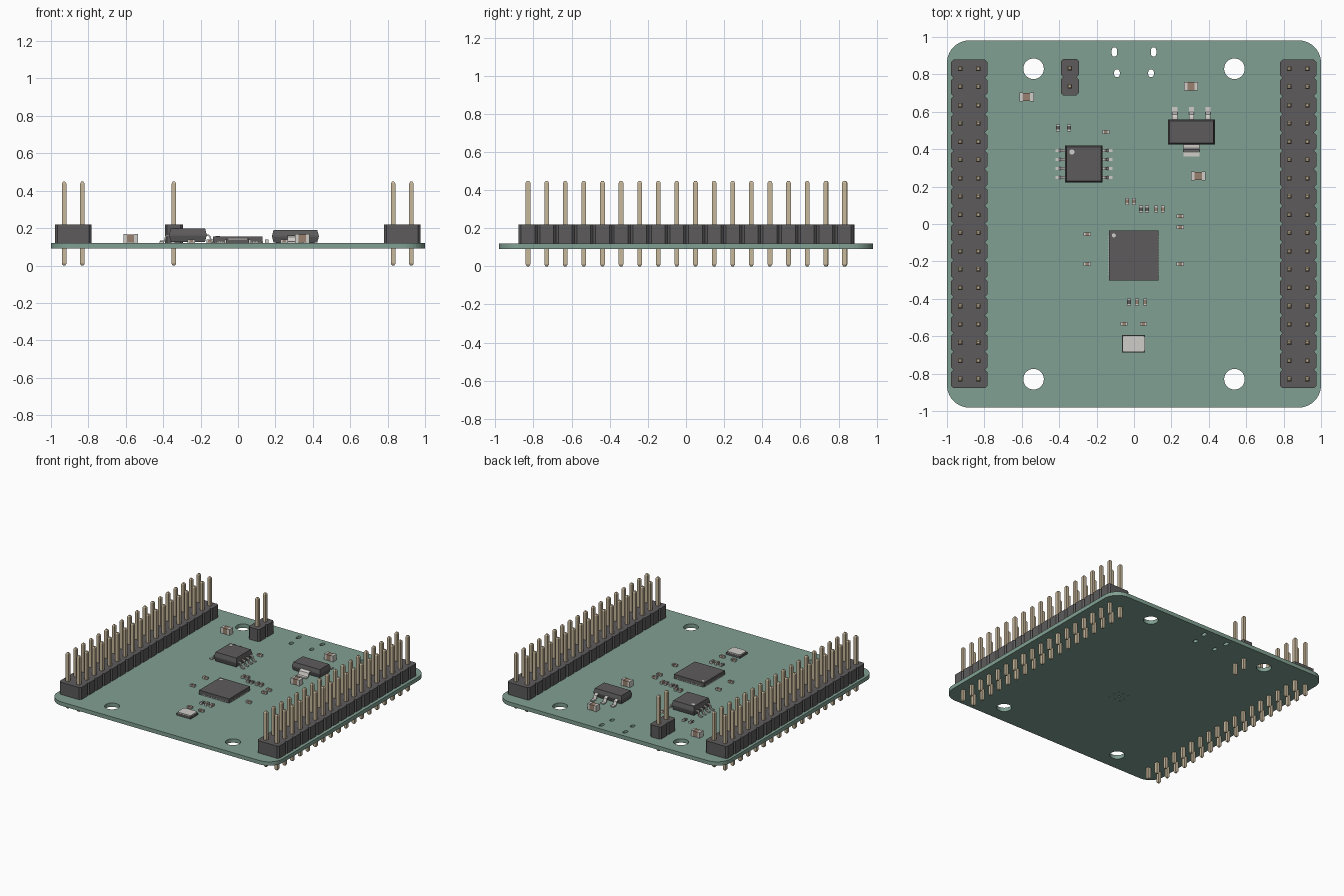
import bpy, bmesh, math
from mathutils import Matrix, Vector

if "Cube" in bpy.data.objects:
    bpy.data.objects.remove(bpy.data.objects["Cube"])

def mat(name, r, g, b):
    m = bpy.data.materials.new(name)
    m.diffuse_color = (r, g, b, 1)
    m.use_nodes = True
    m.node_tree.nodes["Principled BSDF"].inputs["Base Color"].default_value = m.diffuse_color
    return m

GREEN = mat("board_green", 0.22, 0.35, 0.29)
BLACK = mat("black_plastic", 0.11, 0.105, 0.105)
GOLD = mat("pin_gold", 0.58, 0.48, 0.33)
SILVER = mat("solder_silver", 0.62, 0.61, 0.58)
BROWN = mat("ceramic_brown", 0.32, 0.22, 0.16)

Z0, Z1 = 0.09, 0.121          # board underside and top
PITCH = 0.0976

def loft(bm, rings, m=Matrix(), mi=0):
    """Skin closed rings of points and cap both ends."""
    vs = [[bm.verts.new(m @ Vector(p)) for p in r] for r in rings]
    n = len(vs[0])
    faces = [bm.faces.new(vs[0][::-1]), bm.faces.new(vs[-1])]
    for a, b in zip(vs, vs[1:]):
        faces += [bm.faces.new((a[i], a[(i + 1) % n], b[(i + 1) % n], b[i])) for i in range(n)]
    for f in faces:
        f.material_index = mi

def rect(x, y, z, w, d, c=0.0):
    """Rectangle ring with optional chamfered corners."""
    w, d = w / 2, d / 2
    if not c:
        return [(x - w, y - d, z), (x + w, y - d, z), (x + w, y + d, z), (x - w, y + d, z)]
    return [(x + a, y + b, z) for a, b in ((-w + c, -d), (w - c, -d), (w, -d + c), (w, d - c),
                                           (w - c, d), (-w + c, d), (-w, d - c), (-w, -d + c))]

def box(bm, x, y, z0, z1, w, d, mi=0, c=0.0, m=Matrix()):
    loft(bm, [rect(x, y, z0, w, d, c), rect(x, y, z1, w, d, c)], m, mi)

def disc(bm, x, y, z, r, mi):
    ring = [(x + r * math.cos(i * math.pi / 8), y + r * math.sin(i * math.pi / 8)) for i in range(16)]
    loft(bm, [[(a, b, z - 0.002) for a, b in ring], [(a, b, z + 0.0008) for a, b in ring]], mi=mi)

def finish(bm, name, mats):
    bmesh.ops.recalc_face_normals(bm, faces=bm.faces)
    me = bpy.data.meshes.new(name)
    bm.to_mesh(me)
    bm.free()
    for k in mats:
        me.materials.append(k)
    ob = bpy.data.objects.new(name, me)
    bpy.context.collection.objects.link(ob)
    return ob

def stadium(x, y, w, h, seg=8):
    """Round-ended outline; rounded rectangle with radius w/2, circle if w == h."""
    return rounded(x, y, w, h, w / 2, seg)

def rounded(x, y, w, h, r, seg):
    pts = []
    for k, (sx, sy) in enumerate(((1, 1), (-1, 1), (-1, -1), (1, -1))):
        for i in range(seg + 1):
            a = (k + i / seg) * math.pi / 2
            p = (x + sx * (w / 2 - r) + r * math.cos(a), y + sy * (h / 2 - r) + r * math.sin(a))
            if not pts or math.dist(p, pts[-1]) > 1e-5:
                pts.append(p)
    if math.dist(pts[0], pts[-1]) < 1e-5:
        pts.pop()
    return pts

# circuit board: filled outline with mounting holes, connector slots and thermal vias
outlines = [rounded(0, 0, 2.0, 1.963, 0.12, 10)]
for s in (-1, 1):
    outlines += [stadium(s * 0.537, t * 0.83, 0.11, 0.11) for t in (-1, 1)]
    outlines += [stadium(s * 0.105, 0.92, 0.028, 0.05, 4), stadium(s * 0.091, 0.806, 0.03, 0.042, 4)]
outlines += [stadium(0.049 * i, -0.168 + 0.049 * j, 0.014, 0.014, 2) for i in (-1, 0, 1) for j in (-1, 0, 1)]
cu = bpy.data.curves.new("board_outline", 'CURVE')
cu.dimensions, cu.fill_mode, cu.extrude = '2D', 'BOTH', (Z1 - Z0) / 2
for pts in outlines:
    sp = cu.splines.new('POLY')
    sp.points.add(len(pts) - 1)
    for q, p in zip(sp.points, pts):
        q.co = (p[0], p[1], 0, 1)
    sp.use_cyclic_u = True
tmp = bpy.data.objects.new("board_outline", cu)
bpy.context.collection.objects.link(tmp)
bpy.context.view_layer.update()
me = bpy.data.meshes.new_from_object(tmp.evaluated_get(bpy.context.evaluated_depsgraph_get()))
bpy.data.objects.remove(tmp)
bm = bmesh.new()
bm.from_mesh(me)
bmesh.ops.remove_doubles(bm, verts=bm.verts, dist=1e-5)
bmesh.ops.translate(bm, verts=bm.verts, vec=(0, 0, (Z0 + Z1) / 2))
for f in bm.faces:
    f.smooth, f.material_index = False, 0
finish(bm, "circuit_board", [GREEN])

# pin headers: chamfered housing cells and square pins with tapered tips
def header(name, cx, cy, cols, rows):
    house, pins = bmesh.new(), bmesh.new()
    for j in range(rows):
        y = cy + (j - (rows - 1) / 2) * PITCH
        box(house, cx, y, Z1, 0.219, cols * PITCH - 0.001, PITCH, c=0.013)
        for i in range(cols):
            x = cx + (i - (cols - 1) / 2) * PITCH
            loft(pins, [rect(x, y, z, w, w) for z, w in
                        ((0, 0.012), (0.01, 0.0245), (0.438, 0.0245), (0.448, 0.012))])
    finish(house, name + "_housing", [BLACK])
    finish(pins, name + "_pins", [GOLD])

header("left_header", -0.881, 0.001, 2, 18)
header("right_header", 0.878, 0.001, 2, 18)
header("jumper_header", -0.343, 0.785, 1, 2)

# bent metal leads: ribbon along a side profile running outwards in local x
def lead(bm, m, root, toe, z, w):
    t = 0.008
    foot = Z1 + t / 2
    k = toe - root
    path = [Vector(p) for p in ((root - 0.01, z), (root + k * 0.25, z), (root + k * 0.38, z - 0.006),
                                (root + k * 0.48, foot + 0.007), (root + k * 0.62, foot), (toe, foot))]
    rings = []
    for i, p in enumerate(path):
        d = (path[min(i + 1, len(path) - 1)] - path[max(i - 1, 0)]).normalized()
        n = Vector((-d.y, d.x)) * t / 2
        a, b = p + n, p - n
        rings.append([(a.x, -w / 2, a.y), (a.x, w / 2, a.y), (b.x, w / 2, b.y), (b.x, -w / 2, b.y)])
    loft(bm, rings, m, 1)

def place(x, y, deg):
    return Matrix.Translation((x, y, 0)) @ Matrix.Rotation(math.radians(deg), 4, 'Z')

def moulded(bm, x, y, w, d, z0, z1):
    """Package body with drafted sides meeting at the parting line."""
    zm = (z0 + z1) / 2
    loft(bm, [rect(x, y, z, w - s, d - s) for z, s in
              ((z0, 0.016), (zm - 0.004, 0), (zm + 0.004, 0), (z1, 0.016))])

# memory chip with four leads per side
bm = bmesh.new()
fx, fy = -0.268, 0.321
moulded(bm, fx, fy, 0.2, 0.2, 0.127, 0.199)
for i in range(4):
    y = fy + (i - 1.5) * 0.0488
    for deg in (0, 180):
        lead(bm, place(fx, y, deg), 0.098, 0.152, 0.161, 0.016)
disc(bm, fx - 0.064, fy + 0.064, 0.199, 0.014, 1)
finish(bm, "memory_chip", [BLACK, SILVER])

# voltage regulator with three leads and a wide tab
bm = bmesh.new()
rx, ry = 0.307, 0.491
moulded(bm, rx, ry, 0.25, 0.134, 0.124, 0.189)
for dx in (-0.0885, 0, 0.0885):
    lead(bm, place(rx + dx, ry, 90), 0.064, 0.135, 0.157, 0.028)
lead(bm, place(rx, ry, -90), 0.064, 0.13, 0.157, 0.087)
finish(bm, "voltage_regulator", [BLACK, SILVER])

# main processor: flat square package with edge pads
bm = bmesh.new()
px, py = -0.001, -0.168
box(bm, px, py, Z1 + 0.001, 0.156, 0.266, 0.266)
for k in range(4):
    for i in range(14):
        box(bm, 0.129, (i - 6.5) * 0.0154, Z1, Z1 + 0.008, 0.01, 0.008, 1, m=place(px, py, 90 * k))
disc(bm, px - 0.107, py + 0.107, 0.156, 0.011, 1)
finish(bm, "processor_chip", [BLACK, SILVER])

# crystal: dark ceramic base and rounded metal lid
bm = bmesh.new()
box(bm, -0.002, -0.64, Z1, 0.138, 0.123, 0.093, 0)
box(bm, -0.002, -0.64, 0.138, 0.148, 0.119, 0.089, 1, 0.008)
finish(bm, "crystal", [BLACK, SILVER])

# two-terminal chips: metal end caps around a coloured body
def chip(name, x, y, deg, L, W, H, colour):
    bm = bmesh.new()
    m = place(x, y, deg)
    e = L * 0.25
    box(bm, 0, 0, Z1 + 0.001, Z1 + H * 0.95, L - 2 * e, W * 0.94, 0, m=m)
    for s in (-1, 1):
        box(bm, s * (L - e) / 2, 0, Z1, Z1 + H, e, W, 1, m=m)
    finish(bm, name, [colour, SILVER])

for i, (x, y) in enumerate(((-0.574, 0.679), (0.305, 0.737), (0.343, 0.257))):
    chip(f"large_capacitor_{i}", x, y, 0, 0.077, 0.047, 0.047, BROWN)
upright = [(-0.036, 0.121), (0, 0.121), (0.118, 0.08), (0.154, 0.08), (0.016, -0.417), (0.059, -0.417)]
flat = [(-0.15, 0.492), (0.247, 0.042), (0.247, -0.017), (-0.25, -0.054), (-0.25, -0.214),
        (0.247, -0.214), (-0.053, -0.534), (0.05, -0.534)]
for i, (x, y) in enumerate(upright + flat):
    chip(f"small_capacitor_{i}", x, y, 90 if i < len(upright) else 0, 0.038, 0.019, 0.019, BROWN)
for i, (x, y) in enumerate(((-0.406, 0.514), (-0.348, 0.514), (0.037, 0.08), (0.07, 0.08), (-0.027, -0.417))):
    chip(f"resistor_{i}", x, y, 90, 0.038, 0.021, 0.014, BLACK)
